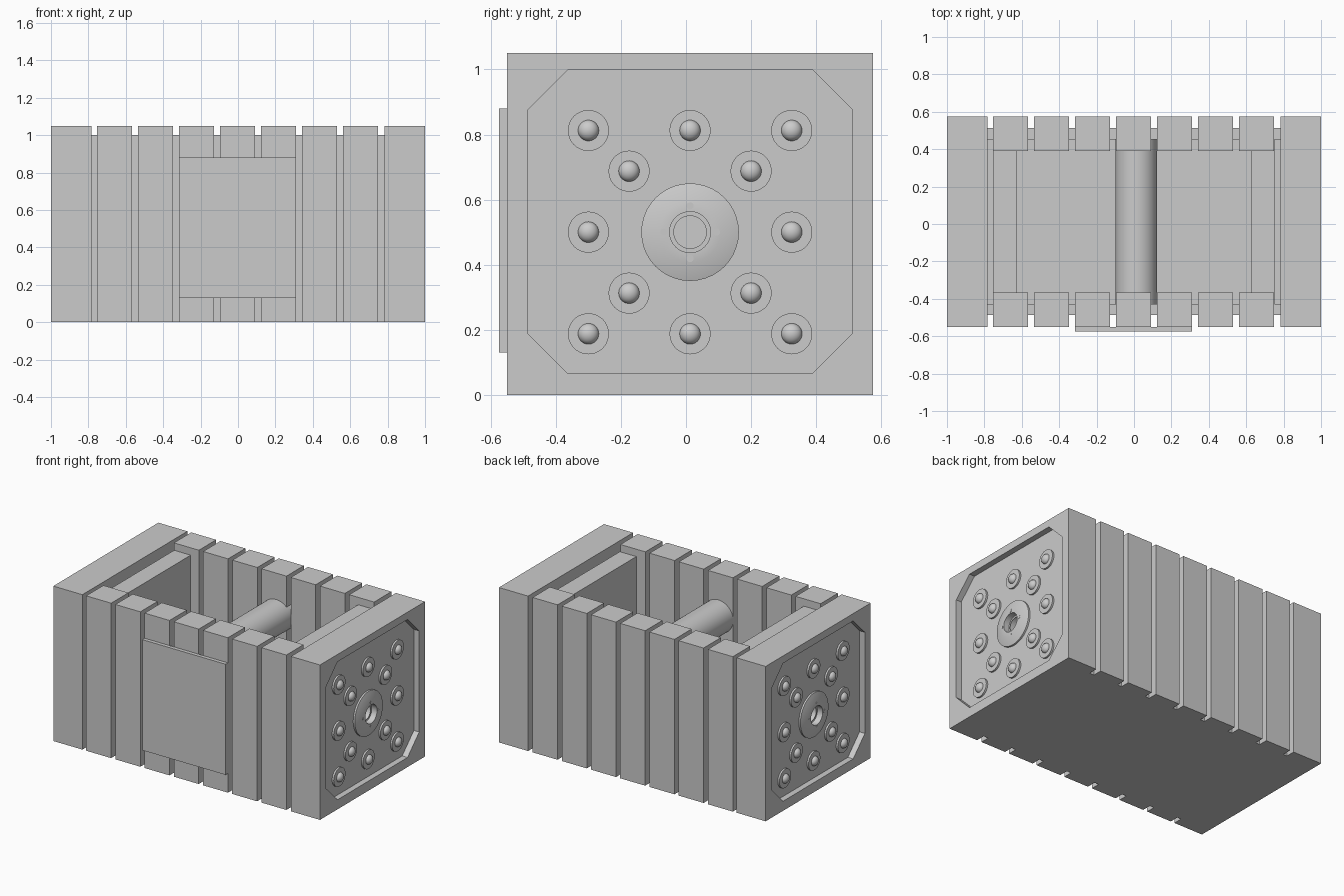
import bpy, bmesh, math
from mathutils import Matrix, Vector

if "Cube" in bpy.data.objects:
    bpy.data.objects.remove(bpy.data.objects["Cube"])

GREY = bpy.data.materials.new("plain grey")
GREY.use_nodes = True
GREY.diffuse_color = (0.6, 0.6, 0.6, 1)
GREY.node_tree.nodes["Principled BSDF"].inputs["Base Color"].default_value = (0.6, 0.6, 0.6, 1)

MID_Y, MID_Z = 0.0125, 0.5      # centre of the body
HEIGHT, CORE_TOP, FLOOR = 1.05, 1.0, 0.06
RECESS = 0.04


def finish(name, bm, smooth=False):
    bmesh.ops.recalc_face_normals(bm, faces=bm.faces[:])
    mesh = bpy.data.meshes.new(name)
    bm.to_mesh(mesh)
    bm.free()
    obj = bpy.data.objects.new(name, mesh)
    bpy.context.collection.objects.link(obj)
    mesh.materials.append(GREY)
    bpy.ops.object.select_all(action="DESELECT")
    obj.select_set(True)
    bpy.context.view_layer.objects.active = obj
    if smooth:
        bpy.ops.object.shade_smooth_by_angle(angle=math.radians(35))
    return obj


def box(name, x, y, z):
    bm = bmesh.new()
    lo, hi = Vector((x[0], y[0], z[0])), Vector((x[1], y[1], z[1]))
    size = Matrix.Diagonal((hi - lo).to_4d())
    bmesh.ops.create_cube(bm, size=1, matrix=Matrix.Translation((lo + hi) / 2) @ size)
    return finish(name, bm)


def rod(name, start, end, radius, segments=48):
    bm = bmesh.new()
    a, b = Vector(start), Vector(end)
    turn = (b - a).to_track_quat("Z", "Y").to_matrix().to_4x4()
    bmesh.ops.create_cone(bm, cap_ends=True, segments=segments, radius1=radius, radius2=radius,
                          depth=(b - a).length, matrix=Matrix.Translation((a + b) / 2) @ turn)
    return finish(name, bm, True)


def lathe(name, profile, x, y, z, side):
    """Spin (radius, height) points around the x axis, pointing outward on the given side."""
    bm = bmesh.new()
    verts = [bm.verts.new((x + side * h, y + r, z)) for r, h in profile]
    edges = [bm.edges.new(pair) for pair in zip(verts, verts[1:])]
    bmesh.ops.spin(bm, geom=verts + edges, cent=(x, y, z), axis=(1, 0, 0),
                   angle=math.tau, steps=40, use_duplicate=False)
    bmesh.ops.remove_doubles(bm, verts=bm.verts[:], dist=0.0001)
    return finish(name, bm, True)


def prism(name, outline, x0, x1):
    bm = bmesh.new()
    face = bm.faces.new([bm.verts.new((x0, y, z)) for y, z in outline])
    moved = bmesh.ops.extrude_face_region(bm, geom=[face])["geom"]
    bmesh.ops.translate(bm, vec=(x1 - x0, 0, 0),
                        verts=[v for v in moved if isinstance(v, bmesh.types.BMVert)])
    return finish(name, bm)


def cut(target, cutter):
    cutter.hide_render = True
    mod = target.modifiers.new("cut", "BOOLEAN")
    mod.operation, mod.solver, mod.object = "DIFFERENCE", "EXACT", cutter
    bpy.ops.object.select_all(action="DESELECT")
    bpy.context.view_layer.objects.active = target
    target.select_set(True)
    bpy.ops.object.modifier_apply(modifier=mod.name)
    bpy.data.objects.remove(cutter)


# Core: floor, thin long walls and thicker end walls
box("core_floor", (-0.79, 0.79), (MID_Y - 0.5, MID_Y + 0.5), (0, FLOOR))
for side, label in ((-1, "front"), (1, "back")):
    walls = sorted((MID_Y + side * 0.44, MID_Y + side * 0.5))
    box(label + "_core_wall", (-0.79, 0.79), walls, (FLOOR, CORE_TOP))
    # Ribs clamped over the long walls
    depth = sorted((MID_Y + side * 0.3775, MID_Y + side * 0.5625))
    for i in range(-3, 4):
        centre = i * 0.219 - 0.003
        box(label + "_rib", (centre - 0.0935, centre + 0.0935), depth, (0, HEIGHT))

# Front cover plate
box("front_plate", (-0.315, 0.31), (-0.575, -0.55), (0.13, 0.88))

# Cross shaft between the long walls
rod("cross_shaft", (0.0125, MID_Y - 0.44, 0.76), (0.0125, MID_Y + 0.44, 0.76), 0.111)

# End blocks with their recessed panel, hub and bolts
octagon = [(MID_Y + a, 0.5325 + b) for a, b in (
    (-0.5, -0.3425), (-0.375, -0.4675), (0.375, -0.4675), (0.5, -0.3425),
    (0.5, 0.3425), (0.375, 0.4675), (-0.375, 0.4675), (-0.5, 0.3425))]
hub_profile = [(0.05, -0.01), (0.063, -0.01), (0.063, 0.03), (0.093, 0.03), (0.15, 0.012), (0.15, -0.01)]
washer_profile = [(0.063, -0.01), (0.063, 0.012), (0.032, 0.012)]
dome_profile = [(0.032 * math.cos(t * math.pi / 12), 0.01 + 0.026 * math.sin(t * math.pi / 12))
                for t in range(7)]
bolt_spots = [(i * 0.3125, j * 0.3125) for i in (-1, 0, 1) for j in (-1, 0, 1) if i or j]
bolt_spots += [(i * 0.1875, j * 0.1875) for i in (-1, 1) for j in (-1, 1)]

for side, label in ((-1, "right"), (1, "left")):
    box(label + "_end_wall", sorted((side * 0.628, side * 0.752)),
        (MID_Y - 0.44, MID_Y + 0.44), (FLOOR, CORE_TOP))
    block = box(label + "_end_block", sorted((side * 0.782, side)),
                (MID_Y - 0.5625, MID_Y + 0.5625), (0, HEIGHT))
    panel = side * (1 - RECESS)
    cut(block, prism("panel_cutter", octagon, panel, side * 1.1))
    cut(block, rod("bore_cutter", (side * 0.86, MID_Y, MID_Z), (side * 1.1, MID_Y, MID_Z), 0.063, 40))
    lathe(label + "_hub_ring", hub_profile, panel, MID_Y, MID_Z, side)
    for k in range(4):
        angle = k * math.pi / 2
        y, z = MID_Y + 0.081 * math.cos(angle), MID_Z + 0.081 * math.sin(angle)
        rod(label + "_hub_pin", (panel, y, z), (panel + side * 0.032, y, z), 0.011, 16)
    for dy, dz in bolt_spots:
        lathe(label + "_bolt", washer_profile + dome_profile, panel, MID_Y + dy, MID_Z + dz, side)
